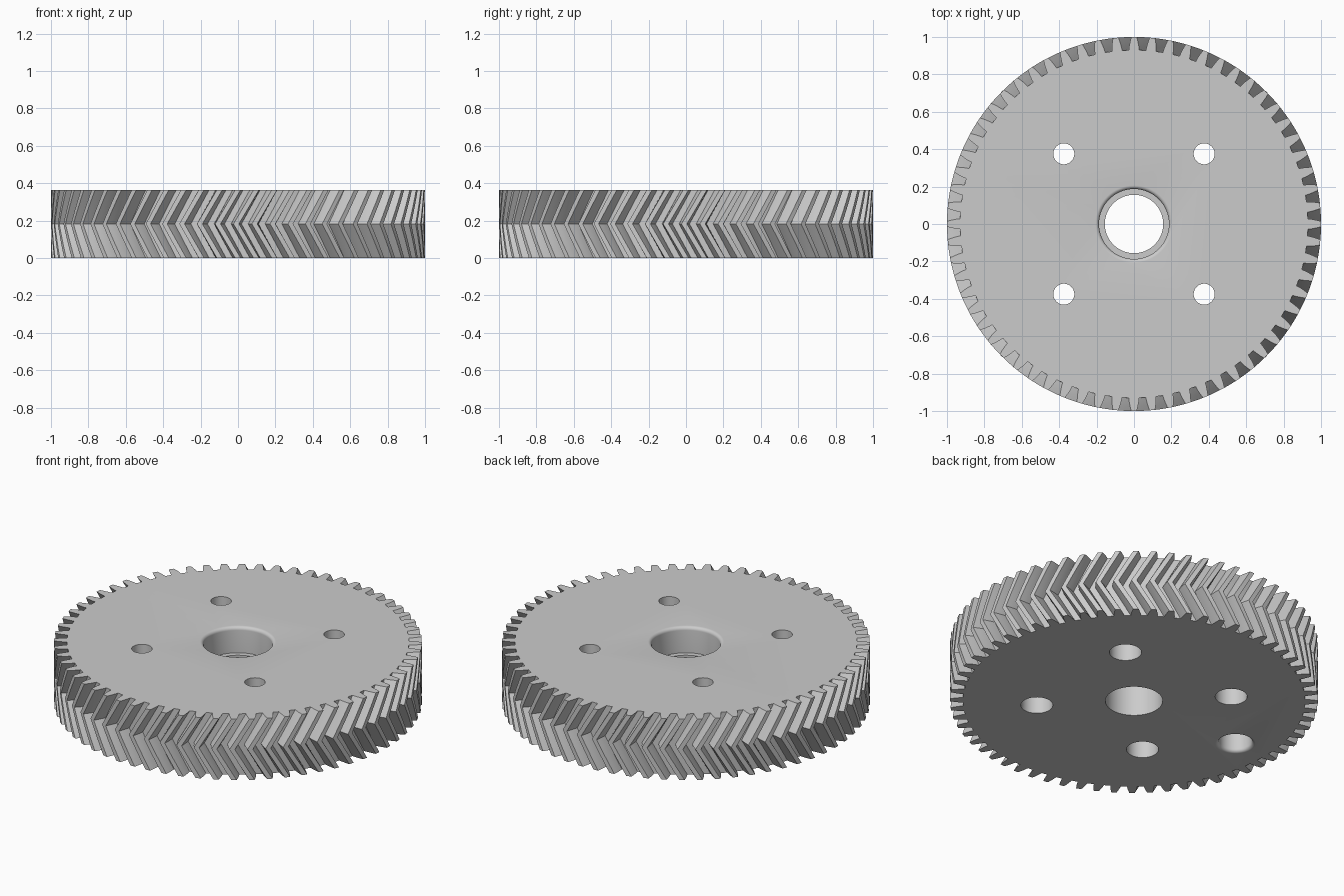
import bpy, bmesh
from math import sin, cos, pi, radians

HEIGHT = 0.365
TEETH = 64
TWIST = -0.108      # rotation of the tooth at mid height
STEPS = 5           # layers in each half of the herringbone

default = bpy.data.objects.get("Cube")
if default:
    bpy.data.objects.remove(default, do_unlink=True)

steel = bpy.data.materials.new("plain grey")
steel.use_nodes = True
GREY = (0.6, 0.6, 0.6, 1)
steel.diffuse_color = GREY
bsdf = steel.node_tree.nodes["Principled BSDF"]
bsdf.inputs["Base Color"].default_value = GREY
bsdf.inputs["Roughness"].default_value = 0.6


def make_object(name, bm):
    bmesh.ops.recalc_face_normals(bm, faces=bm.faces[:])
    mesh = bpy.data.meshes.new(name)
    bm.to_mesh(mesh)
    bm.free()
    mesh.materials.append(steel)
    obj = bpy.data.objects.new(name, mesh)
    bpy.context.collection.objects.link(obj)
    return obj


def loft(name, rings):
    """Skin a stack of closed rings and cap both ends."""
    bm = bmesh.new()
    loops = [[bm.verts.new(p) for p in ring] for ring in rings]
    n = len(loops[0])
    for low, high in zip(loops, loops[1:]):
        for i in range(n):
            j = (i + 1) % n
            bm.faces.new((low[i], low[j], high[j], high[i]))
    bm.faces.new(loops[0][::-1])
    bm.faces.new(loops[-1])
    return make_object(name, bm)


def turned_cutter(name, profile, x=0, y=0, sides=48):
    """Round cutter from (radius, z) pairs."""
    angles = [2 * pi * i / sides for i in range(sides)]
    obj = loft(name, [[(x + r * cos(a), y + r * sin(a), z) for a in angles]
                      for r, z in profile])
    obj.hide_render = True
    return obj


def rounded_mouth(radius, fillet, z, direction):
    """Profile of a filleted rim, from the wall out to the face at z."""
    arc = [i * pi / 12 for i in range(7)]
    pts = [(radius + fillet * (1 - cos(a)),
            z - direction * fillet * (1 - sin(a))) for a in arc]
    return pts + [(radius + fillet, z + direction * 0.05)]


# Tooth outline: (radius, half angle) along one flank
flank = [(0.93, 0.030), (0.95, 0.027), (0.975, 0.0215), (1.0, 0.0145)]
outline = []
for t in range(TEETH):
    centre = pi / 2 + 2 * pi * t / TEETH
    outline += [(r, centre - h) for r, h in flank]
    outline += [(r, centre + h) for r, h in reversed(flank)]

# Herringbone body
layers = []
for k in range(2 * STEPS + 1):
    z = HEIGHT * k / (2 * STEPS)
    turn = TWIST * (1 - abs(k - STEPS) / STEPS)
    layers.append([(r * cos(a + turn), r * sin(a + turn), z) for r, a in outline])
gear = loft("herringbone_gear", layers)

# Stepped centre bore with a rounded top rim
SEAT = HEIGHT - 0.155
cutters = [turned_cutter("bore_cutter", [(0.156, -0.05), (0.156, SEAT), (0.187, SEAT)]
                         + rounded_mouth(0.187, 0.02, HEIGHT, 1), sides=64)]

# Bolt holes, widened from below
for sx in (-1, 1):
    for sy in (-1, 1):
        cutters.append(turned_cutter(
            "bolt_hole_cutter",
            [(0.087, -0.05), (0.087, 0.18), (0.056, 0.18), (0.056, HEIGHT + 0.05)],
            sx * 0.375, sy * 0.375))

# Blind pocket with a rounded rim in the underside
pocket = rounded_mouth(0.09, 0.02, 0, -1)[::-1] + [(0.09, 0.2)]
cutters.append(turned_cutter("pocket_cutter", pocket, -0.72, 0))

bpy.ops.object.select_all(action="DESELECT")
gear.select_set(True)
bpy.context.view_layer.objects.active = gear
for cutter in cutters:
    mod = gear.modifiers.new("cut", "BOOLEAN")
    mod.operation = "DIFFERENCE"
    mod.solver = "EXACT"
    mod.object = cutter
    bpy.ops.object.modifier_apply(modifier=mod.name)
    bpy.data.objects.remove(cutter, do_unlink=True)

bpy.ops.object.shade_smooth_by_angle(angle=radians(25))
